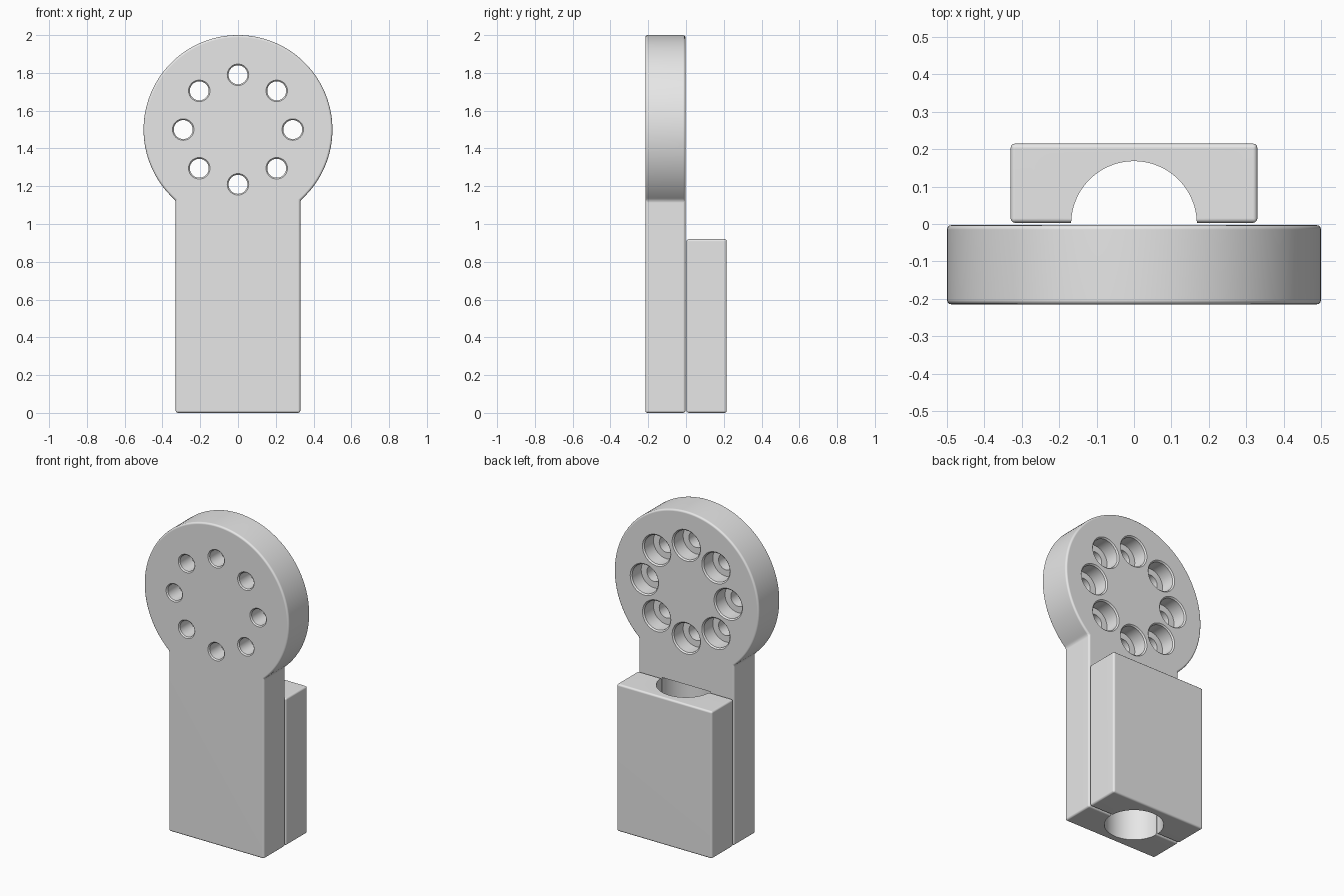
import bpy, bmesh, math
from mathutils import Matrix

cube = bpy.data.objects.get("Cube")
if cube:
    bpy.data.objects.remove(cube, do_unlink=True)

grey = bpy.data.materials.new("plain grey")
grey.use_nodes = True
colour = (0.8, 0.8, 0.8, 1)
grey.diffuse_color = colour
grey.node_tree.nodes["Principled BSDF"].inputs["Base Color"].default_value = colour

HALF_W, THICK, GAP = 0.33, 0.215, 0.003
DISC_R, DISC_Z, BLOCK_TOP = 0.5, 1.5, 0.92
BORE_R, HOLE_RING = 0.168, 0.29


def make_object(name, bm):
    bmesh.ops.recalc_face_normals(bm, faces=bm.faces)
    mesh = bpy.data.meshes.new(name)
    bm.to_mesh(mesh)
    bm.free()
    obj = bpy.data.objects.new(name, mesh)
    bpy.context.collection.objects.link(obj)
    return obj


def slab(name, outline, y0, y1):
    """Extrude an x-z outline from y0 to y1."""
    bm = bmesh.new()
    face = bm.faces.new([bm.verts.new((x, y0, z)) for x, z in outline])
    side = bmesh.ops.extrude_face_region(bm, geom=[face])["geom"]
    verts = [v for v in side if isinstance(v, bmesh.types.BMVert)]
    bmesh.ops.translate(bm, verts=verts, vec=(0, y1 - y0, 0))
    obj = make_object(name, bm)
    obj.data.materials.append(grey)
    return obj


def bore_cutter(top):
    bm = bmesh.new()
    low = -0.1
    bmesh.ops.create_cone(bm, cap_ends=True, segments=96, radius1=BORE_R, radius2=BORE_R,
                          depth=top - low, matrix=Matrix.Translation((0, 0, (top + low) / 2)))
    return make_object("bore_cutter", bm)


def bolt_cutter():
    """Eight counterbored holes with eased rims, lathed about the y axis."""
    profile = [(0.067, -0.225), (0.05, -0.208), (0.05, -0.1),
               (0.09, -0.1), (0.09, -0.011), (0.111, 0.01)]
    n = 40
    bm = bmesh.new()
    for k in range(8):
        a = k * math.pi / 4
        cx, cz = HOLE_RING * math.cos(a), DISC_Z + HOLE_RING * math.sin(a)
        rings = [[bm.verts.new((cx + r * math.cos(i * math.tau / n), y,
                                cz + r * math.sin(i * math.tau / n)))
                  for i in range(n)] for r, y in profile]
        for p, q in zip(rings, rings[1:]):
            for i in range(n):
                j = (i + 1) % n
                bm.faces.new((p[i], p[j], q[j], q[i]))
        bm.faces.new(rings[0])
        bm.faces.new(rings[-1])
    return make_object("bolt_cutter", bm)


def finish(obj, cutters):
    """Ease the edges, cut the holes and shade."""
    bpy.ops.object.select_all(action="DESELECT")
    bpy.context.view_layer.objects.active = obj
    obj.select_set(True)
    bevel = obj.modifiers.new("eased edges", "BEVEL")
    bevel.width, bevel.segments = 0.012, 3
    bevel.limit_method, bevel.angle_limit = "ANGLE", math.radians(30)
    bpy.ops.object.modifier_apply(modifier=bevel.name)
    for cutter in cutters:
        cutter.hide_render = True
        cut = obj.modifiers.new("cut", "BOOLEAN")
        cut.operation, cut.solver, cut.object = "DIFFERENCE", "EXACT", cutter
        bpy.ops.object.modifier_apply(modifier=cut.name)
        bpy.data.objects.remove(cutter, do_unlink=True)
    bpy.ops.object.shade_smooth_by_angle(angle=math.radians(35))
    weighted = obj.modifiers.new("flat face normals", "WEIGHTED_NORMAL")
    weighted.keep_sharp = True


# Front plate: straight shank running into a round head
start = -math.acos(HALF_W / DISC_R)
sweep = math.pi - 2 * start
steps = 120
outline = [(-HALF_W, 0), (HALF_W, 0)]
for i in range(steps + 1):
    a = start + sweep * i / steps
    outline.append((DISC_R * math.cos(a), DISC_Z + DISC_R * math.sin(a)))
plate = slab("front_plate", outline, -THICK, -GAP)
finish(plate, [bore_cutter(BLOCK_TOP), bolt_cutter()])

# Rear clamp block with the other half of the bore
rect = [(-HALF_W, 0), (HALF_W, 0), (HALF_W, BLOCK_TOP), (-HALF_W, BLOCK_TOP)]
block = slab("rear_clamp_block", rect, GAP, THICK)
finish(block, [bore_cutter(BLOCK_TOP + 0.1)])
